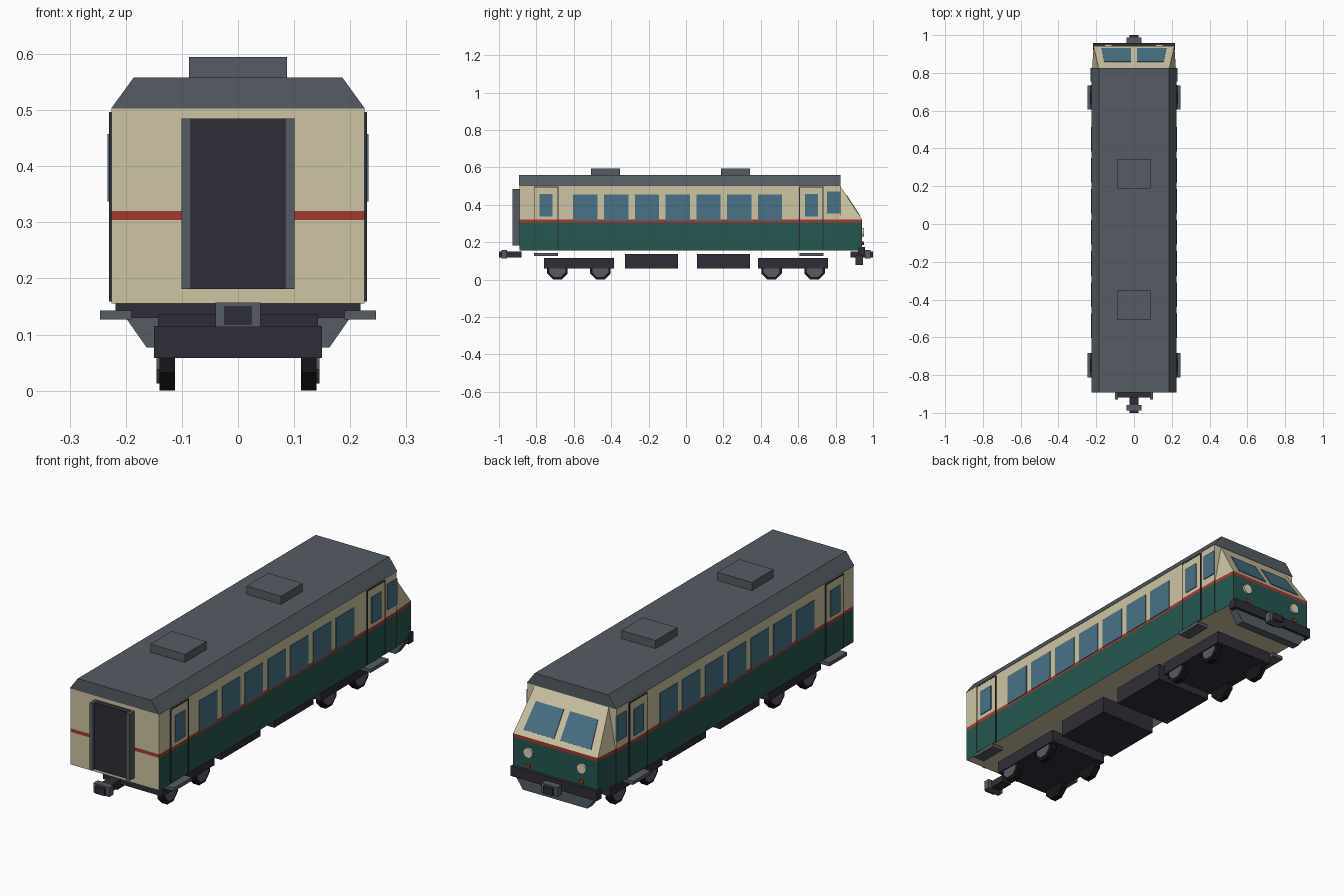
import bpy, bmesh, math
from mathutils import Vector, Matrix

cube = bpy.data.objects.get("Cube")
if cube:
    bpy.data.objects.remove(cube, do_unlink=True)


def material(name, rgb):
    m = bpy.data.materials.new(name)
    m.use_nodes = True
    m.diffuse_color = (*rgb, 1)
    m.node_tree.nodes["Principled BSDF"].inputs["Base Color"].default_value = (*rgb, 1)
    return m


CREAM = material("cream paint", (0.62, 0.56, 0.37))
GREEN = material("dark green paint", (0.018, 0.095, 0.082))
RED = material("red stripe", (0.36, 0.042, 0.028))
ROOF = material("roof grey", (0.09, 0.107, 0.123))
GLASS = material("blue glass", (0.065, 0.17, 0.24))
DARK = material("charcoal", (0.028, 0.027, 0.038))
BLACK = material("tyre black", (0.008, 0.008, 0.009))
HUB = material("hub grey", (0.1, 0.1, 0.13))
LAMP = material("lamp cream", (0.72, 0.66, 0.5))

W = 0.225                    # half width of the body
BACK, FRONT, NOSE = -0.89, 0.825, 0.942
FLOOR, EAVE, TOP = 0.155, 0.503, 0.558
STRIPE_LO, STRIPE_HI = 0.304, 0.32


def finish(name, bm, *mats):
    bmesh.ops.recalc_face_normals(bm, faces=bm.faces[:])
    me = bpy.data.meshes.new(name)
    bm.to_mesh(me)
    bm.free()
    for m in mats:
        me.materials.append(m)
    ob = bpy.data.objects.new(name, me)
    bpy.context.collection.objects.link(ob)
    return ob


def hull_mesh(points):
    bm = bmesh.new()
    for p in points:
        bm.verts.new(p)
    bmesh.ops.convex_hull(bm, input=bm.verts[:])
    bmesh.ops.dissolve_limit(bm, angle_limit=0.01, verts=bm.verts[:], edges=bm.edges[:])
    return bm


def corners(x, y, z):
    return [(a, b, c) for a in x for b in y for c in z]


def box(name, x, y, z, mat):
    return finish(name, hull_mesh(corners(x, y, z)), mat)


def side_box(name, s, x, y, z, mat):
    return box(name, (s * x[0], s * x[1]), y, z, mat)


def livery(name, points):
    """Hull cut at the stripe: green below, red stripe, cream above."""
    bm = hull_mesh(points)
    for h in (STRIPE_LO, STRIPE_HI):
        bmesh.ops.bisect_plane(bm, geom=bm.verts[:] + bm.edges[:] + bm.faces[:],
                               plane_co=(0, 0, h), plane_no=(0, 0, 1))
    bmesh.ops.recalc_face_normals(bm, faces=bm.faces[:])
    for f in bm.faces:
        z = f.calc_center_median().z
        f.normal_update()
        if STRIPE_LO < z < STRIPE_HI:
            f.material_index = 2
        elif z < STRIPE_LO and f.normal.z > -0.5 and f.normal.y > -0.5:
            f.material_index = 1
    return finish(name, bm, CREAM, GREEN, RED)


def disc(name, r, depth, sides, centre, axis, mat):
    bm = bmesh.new()
    bmesh.ops.create_cone(bm, cap_ends=True, segments=sides, radius1=r, radius2=r, depth=depth)
    turn = Matrix.Rotation(math.pi / 2, 4, 'Y' if axis == 'X' else 'X')
    spin = Matrix.Rotation(math.pi / sides, 4, 'Z')
    bm.transform(Matrix.Translation(centre) @ turn @ spin)
    return finish(name, bm, mat)


# Body shell, cab nose and roof
livery("body", corners((-W, W), (BACK, FRONT), (FLOOR, EAVE)))
livery("cab_nose",
       corners((-0.222, 0.222), (FRONT - 0.01,), (FLOOR, STRIPE_HI))
       + corners((-0.214, 0.214), (NOSE,), (FLOOR, STRIPE_HI))
       + corners((-0.187, 0.187), (FRONT - 0.01, FRONT), (0.5,)))
finish("roof", hull_mesh(corners((-W - 0.001, W + 0.001), (BACK - 0.002, FRONT + 0.002), (EAVE,))
                         + corners((-0.186, 0.186), (BACK - 0.002, FRONT + 0.002), (TOP,))), ROOF)
for y in (-0.43, 0.265):
    box("roof_vent", (-0.087, 0.087), (y - 0.078, y + 0.078), (TOP - 0.005, 0.595), ROOF)

# Windscreen panes lying on the sloped cab face
top, low = Vector((0, FRONT, 0.5)), Vector((0, NOSE, STRIPE_HI))
normal = Vector((0, 0.18, 0.117)).normalized()
for s in (-1, 1):
    pts = []
    for t, outer in ((0.28, 0.157), (0.88, 0.171)):
        for x in (0.016, outer):
            p = top.lerp(low, t) + Vector((s * x, 0, 0))
            pts += [p - normal * 0.002, p + normal * 0.003]
    finish("windscreen_pane", hull_mesh(pts), GLASS)
    # Head and tail lamps
    disc("headlight", 0.023, 0.012, 12, (s * 0.135, NOSE + 0.003, 0.253), 'Y', LAMP)
    disc("tail_light", 0.01, 0.012, 8, (s * 0.135, NOSE + 0.003, 0.193), 'Y', RED)

# Side windows, doors and steps
for s in (-1, 1):
    for i in range(7):
        y = -0.538 + 0.1645 * i
        side_box("side_window", s, (W - 0.002, W + 0.003), (y - 0.065, y + 0.065),
                 (0.315, 0.456), GLASS)
    side_box("cab_side_window", s, (W - 0.002, W + 0.004), (0.754, 0.826), (0.353, 0.47), GLASS)
    for y in (-0.748, 0.67):
        livery("door", corners((s * (W - 0.002), s * (W + 0.004)), (y - 0.062, y + 0.062),
                               (FLOOR + 0.004, 0.493)))
        side_box("door_window", s, (W, W + 0.008), (y - 0.035, y + 0.035), (0.337, 0.457), GLASS)
        for e in (-0.065, 0.061):
            side_box("door_post", s, (W - 0.002, W + 0.005), (y + e, y + e + 0.004),
                     (FLOOR + 0.004, 0.493), DARK)
        side_box("door_lintel", s, (W - 0.002, W + 0.005), (y - 0.065, y + 0.065),
                 (0.493, 0.497), DARK)
        side_box("step", s, (0.19, 0.246), (y - 0.064, y + 0.064), (0.127, 0.143), ROOF)

# Gangway on the flat end
box("gangway_door", (-0.09, 0.09), (BACK - 0.028, BACK + 0.005), (0.181, 0.485), DARK)
for s in (-1, 1):
    side_box("gangway_post", s, (0.084, 0.101), (BACK - 0.038, BACK + 0.005), (0.181, 0.485), ROOF)

# Buffer beam and plough under the cab
box("buffer_beam", (-0.218, 0.218), (0.92, 0.957), (0.13, 0.175), DARK)
finish("plough", hull_mesh(corners((-0.2, 0.2), (0.905, 0.945), (0.13,))
                           + corners((-0.163, 0.163), (0.905, 0.945), (0.077,))), ROOF)

# Couplers at both ends
for s in (-1, 1):
    box("coupler_shaft", (-0.024, 0.024), (s * 0.88, s), (0.118, 0.15), DARK)
    box("coupler_collar", (-0.04, 0.04), (s * 0.957, s * 0.987), (0.113, 0.157), ROOF)

# Underfloor equipment and bogies
for s in (-1, 1):
    y = 0.008 + s * 0.192
    box("equipment_box", (-0.143, 0.143), (y - 0.142, y + 0.142), (0.058, 0.136), DARK)
    box("bogie_frame", (-0.15, 0.15), (s * 0.385, s * 0.76), (0.058, 0.115), DARK)
    for wy in (0.458, 0.688):
        for side in (-1, 1):
            disc("wheel", 0.0595, 0.028, 8, (side * 0.126, s * wy, 0.055), 'X', BLACK)
            disc("wheel_hub", 0.046, 0.032, 8, (side * 0.129, s * wy, 0.055), 'X', HUB)
